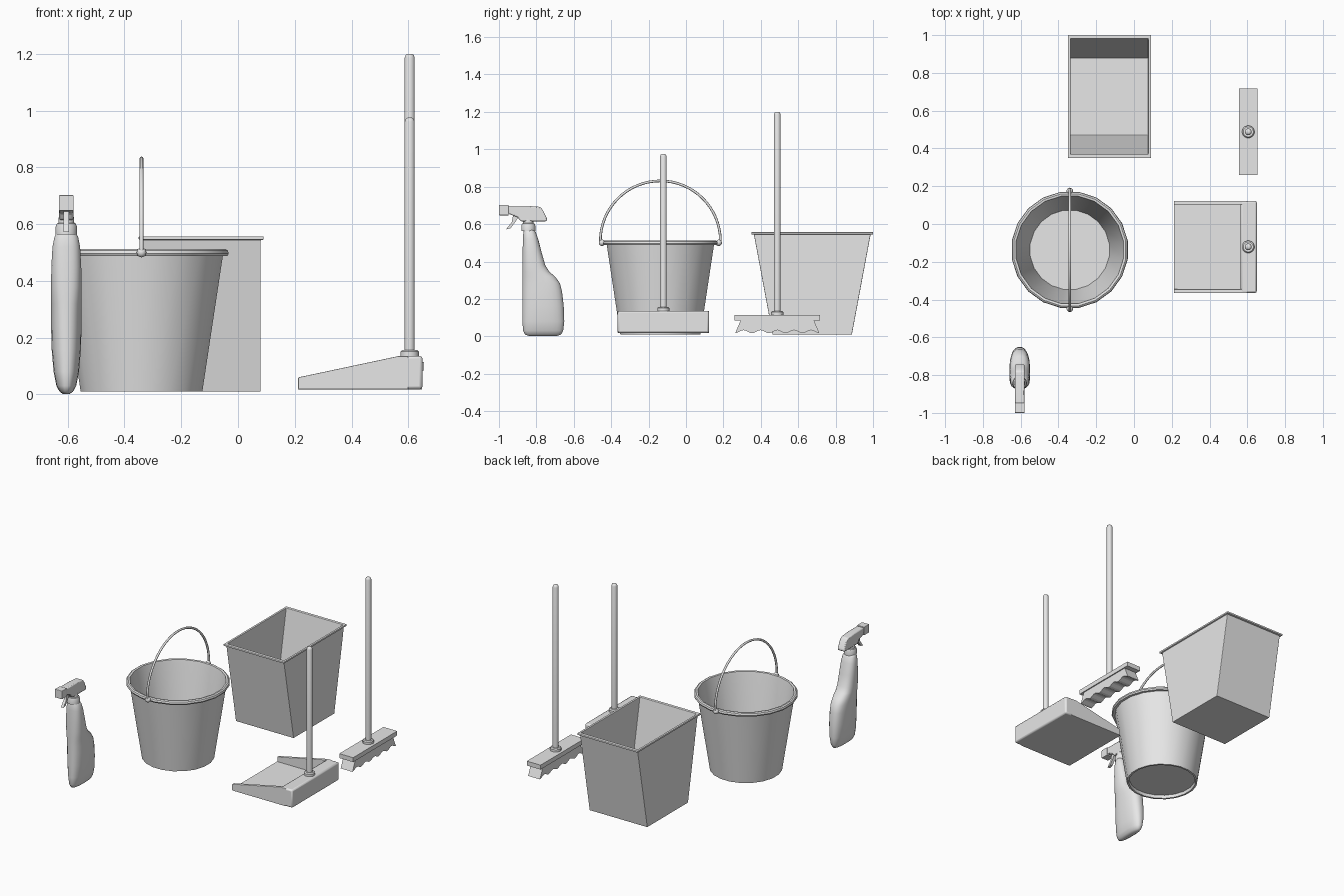
import bpy, bmesh, math
from mathutils import Vector

cube = bpy.data.objects.get("Cube")
if cube:
    bpy.data.objects.remove(cube)

grey = bpy.data.materials.new("plain_grey")
grey.use_nodes = True
grey.diffuse_color = (0.8, 0.8, 0.8, 1)
grey.node_tree.nodes["Principled BSDF"].inputs["Base Color"].default_value = (0.8, 0.8, 0.8, 1)


def finish(name, bm, bevel=0, smooth=0):
    """Turn a bmesh into an object with the shared material."""
    bmesh.ops.recalc_face_normals(bm, faces=bm.faces)
    mesh = bpy.data.meshes.new(name)
    bm.to_mesh(mesh)
    bm.free()
    mesh.materials.append(grey)
    ob = bpy.data.objects.new(name, mesh)
    bpy.context.collection.objects.link(ob)
    if bevel:
        mod = ob.modifiers.new("soft_edges", 'BEVEL')
        mod.width, mod.segments, mod.limit_method = bevel, 2, 'ANGLE'
    if smooth:
        bpy.ops.object.select_all(action='DESELECT')
        bpy.context.view_layer.objects.active = ob
        ob.select_set(True)
        bpy.ops.object.shade_smooth_by_angle(angle=math.radians(smooth))
    return ob


def loft(name, rings, **kw):
    """Skin a stack of equal-length rings and cap both ends."""
    bm = bmesh.new()
    loops = [[bm.verts.new(p) for p in ring] for ring in rings]
    n = len(loops[0])
    for a, b in zip(loops, loops[1:]):
        for i in range(n):
            j = (i + 1) % n
            bm.faces.new((a[i], a[j], b[j], b[i]))
    bm.faces.new(loops[0][::-1])
    bm.faces.new(loops[-1])
    return finish(name, bm, **kw)


def oval(x, y, z, rx, ry, n, power=1.0):
    """Ring of n points; a power below 1 makes it squarer."""
    pts = []
    for i in range(n):
        a = 2 * math.pi * (i + 0.5) / n
        c, s = math.cos(a), math.sin(a)
        pts.append((x + rx * math.copysign(abs(c) ** power, c),
                    y + ry * math.copysign(abs(s) ** power, s), z))
    return pts


def rect(x, y, z, hx, hy):
    return [(x - hx, y - hy, z), (x + hx, y - hy, z), (x + hx, y + hy, z), (x - hx, y + hy, z)]


def lathe(name, x, y, profile, n, smooth=35):
    return loft(name, [oval(x, y, z, r, r, n) for r, z in profile], smooth=smooth)


def box(name, x0, x1, y0, y1, z0, z1, **kw):
    x, y, hx, hy = (x0 + x1) / 2, (y0 + y1) / 2, (x1 - x0) / 2, (y1 - y0) / 2
    return loft(name, [rect(x, y, z, hx, hy) for z in (z0, z1)], **kw)


def side_plate(name, outline, x0, x1, **kw):
    """Extrude a (y, z) outline along x."""
    return loft(name, [[(x, y, z) for y, z in outline] for x in (x0, x1)], **kw)


def end_plate(name, outline, y0, y1, **kw):
    """Extrude an (x, z) outline along y."""
    return loft(name, [[(x, y, z) for x, z in outline] for y in (y0, y1)], **kw)


def pole(name, x, y, z0, z1):
    r = 0.018
    lathe(name, x, y, [(r, z0), (r, z1 - 0.014), (r * 0.8, z1 - 0.004), (r * 0.4, z1)], 16, 50)
    lathe(name + "_socket", x, y, [(0.033, z0 - 0.005), (0.033, z0 + 0.012),
                                   (0.027, z0 + 0.018), (0.017, z0 + 0.018)], 16)


# Square waste bin: tapers front to back only, with a flat rim
BX, BY = -0.13, 0.675
loft("waste_bin", [rect(BX, BY, z, hx, hy) for z, hx, hy in (
    (0.01, 0.21, 0.212), (0.545, 0.21, 0.312), (0.545, 0.22, 0.326), (0.557, 0.22, 0.326),
    (0.557, 0.206, 0.305), (0.02, 0.206, 0.205))], bevel=0.003)

# Round bucket with rolled rim and recessed base
CX, CY = -0.34, -0.137
lathe("bucket", CX, CY, [
    (0.001, 0.03), (0.202, 0.03), (0.205, 0.01), (0.217, 0.01), (0.29, 0.487),
    (0.306, 0.487), (0.311, 0.496), (0.308, 0.507), (0.300, 0.512), (0.288, 0.510),
    (0.284, 0.49), (0.212, 0.04), (0.001, 0.04)], 20, 40)

# Bucket handle: half hoop swept from pivot to pivot
R, TUBE = 0.321, 0.007
hoop = [(CY - R, 0.495)] + [(CY - R * math.cos(math.pi * i / 32), 0.51 + R * math.sin(math.pi * i / 32))
                            for i in range(33)] + [(CY + R, 0.495)]
rings = []
for i, (y, z) in enumerate(hoop):
    a, b = hoop[max(i - 1, 0)], hoop[min(i + 1, len(hoop) - 1)]
    t = Vector((0, b[0] - a[0], b[1] - a[1])).normalized()
    side = Vector((0, -t.z, t.y))
    rings.append([Vector((CX, y, z)) + TUBE * (math.cos(k * math.pi / 4) * side +
                  math.sin(k * math.pi / 4) * Vector((1, 0, 0))) for k in range(8)])
loft("bucket_handle", rings, smooth=50)
for side, label in ((-1, "front"), (1, "back")):
    bm = bmesh.new()
    bmesh.ops.create_uvsphere(bm, u_segments=16, v_segments=10, radius=0.017)
    bmesh.ops.translate(bm, verts=bm.verts, vec=(CX, CY + side * 0.312, 0.5))
    finish("handle_pivot_" + label, bm, smooth=60)

# Dustpan: tray, sloping side walls, hollow-looking back block and pole
DX, D0, D1 = 0.565, -0.365, 0.123
box("dustpan_floor", 0.212, DX + 0.01, D0 + 0.005, D1 - 0.005, 0.018, 0.03)
wall = [(0.212, 0.018), (0.6, 0.018), (0.6, 0.135), (DX, 0.135), (0.212, 0.06)]
end_plate("dustpan_right_wall", wall, D0, D0 + 0.02, bevel=0.003)
end_plate("dustpan_left_wall", wall, D1 - 0.02, D1, bevel=0.003)
box("dustpan_back", DX, 0.65, D0, D1, 0.018, 0.136, bevel=0.01, smooth=35)
pole("dustpan_pole", 0.605, -0.121, 0.139, 0.975)

# Broom: block, flared bristles with a scalloped lower edge, pole
WX, WY = 0.605, 0.488
box("broom_block", WX - 0.05, WX + 0.05, WY - 0.229, WY + 0.229, 0.085, 0.114)
steps = 40
lower = []
for i in range(steps + 1):
    t = i / steps
    lower.append((WY - 0.225 + 0.45 * t, 0.025 + 0.008 * math.cos(t * 10 * math.pi + math.pi)))
side_plate("broom_bristles", lower + [(WY + 0.195, 0.087), (WY - 0.195, 0.087)],
           WX - 0.043, WX + 0.043)
pole("broom_pole", WX, WY, 0.117, 1.2)

# Spray bottle body: height, front, back and half width at each level
SX = -0.605
levels = ((0.002, -0.84, -0.69, 0.012), (0.01, -0.862, -0.667, 0.024), (0.03, -0.872, -0.656, 0.035),
          (0.08, -0.875, -0.650, 0.045), (0.16, -0.875, -0.653, 0.052), (0.24, -0.875, -0.662, 0.054),
          (0.285, -0.875, -0.674, 0.054), (0.32, -0.875, -0.70, 0.054), (0.345, -0.875, -0.73, 0.054),
          (0.38, -0.875, -0.752, 0.054), (0.45, -0.874, -0.772, 0.053), (0.52, -0.872, -0.79, 0.049),
          (0.555, -0.87, -0.802, 0.042), (0.57, -0.865, -0.812, 0.034))
loft("bottle_body", [oval(SX, (a + b) / 2, z, w, (b - a) / 2, 24, 0.8) for z, a, b, w in levels], smooth=60)
lathe("bottle_collar", SX, -0.843, [(0.038, 0.563), (0.038, 0.592), (0.034, 0.602), (0.028, 0.605)], 16)

# Spray head, nozzle and trigger
lathe("spray_neck", SX, -0.843, [(0.029, 0.6), (0.027, 0.625)], 16)
side_plate("spray_head", [(-0.95, 0.698), (-0.85, 0.698), (-0.78, 0.692), (-0.765, 0.675), (-0.742, 0.627),
                          (-0.745, 0.615), (-0.885, 0.615), (-0.9, 0.637), (-0.95, 0.655)],
           SX - 0.025, SX + 0.025, bevel=0.006, smooth=35)
box("spray_nozzle", SX - 0.026, SX + 0.026, -1.0, -0.948, 0.647, 0.702, bevel=0.003)
side_plate("spray_trigger", [(-0.925, 0.645), (-0.895, 0.64), (-0.912, 0.612), (-0.938, 0.578),
                             (-0.962, 0.572), (-0.932, 0.61)], SX - 0.009, SX + 0.009)
